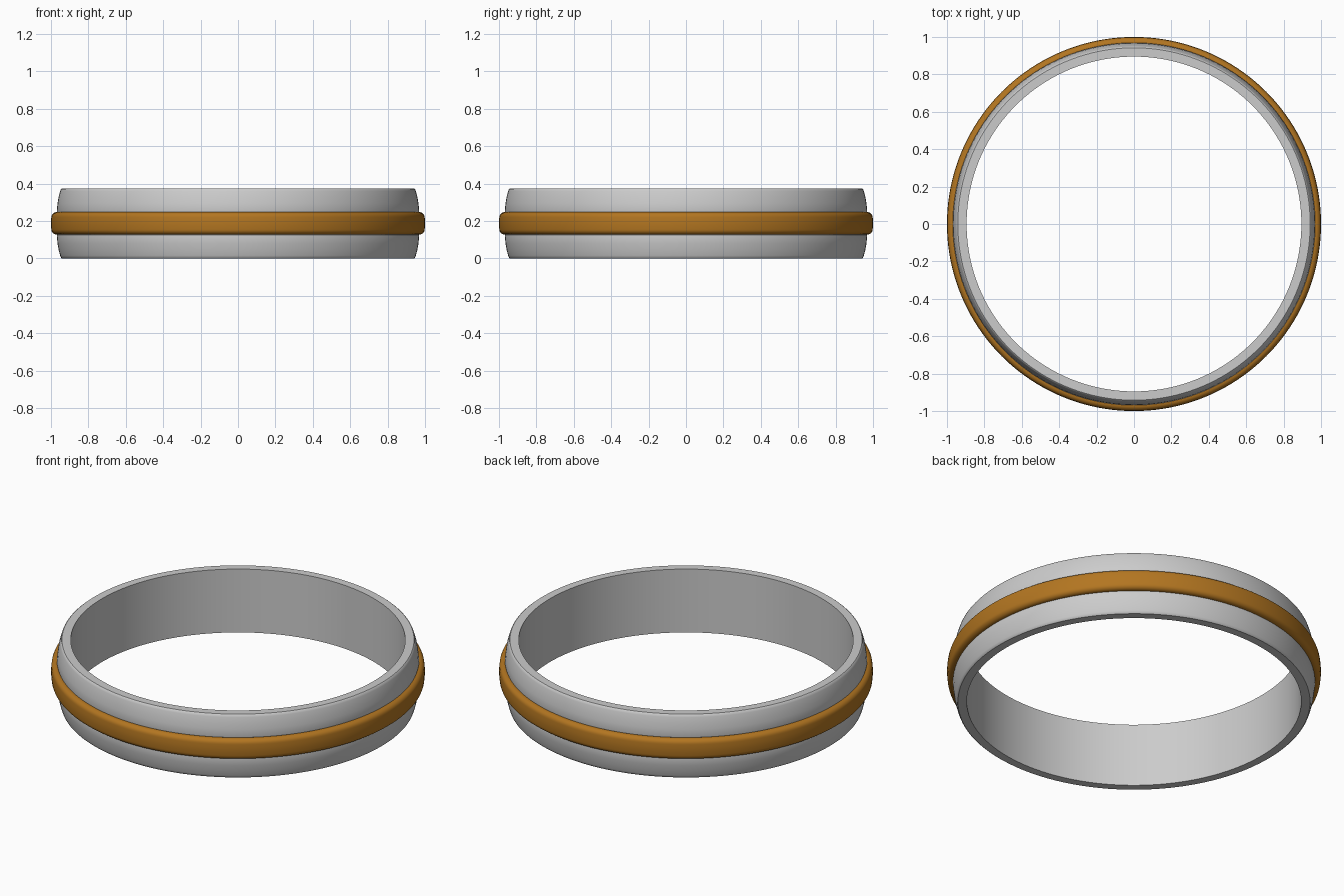
import bpy, bmesh, math

if "Cube" in bpy.data.objects:
    bpy.data.objects.remove(bpy.data.objects["Cube"])

SEGS = 160
MID = 0.187  # half height of the ring


def lathe(name, profile, color=None):
    """Spin a closed (radius, z) profile around the z axis."""
    bm = bmesh.new()
    rings = []
    for i in range(SEGS):
        a = 2 * math.pi * i / SEGS
        rings.append([bm.verts.new((r * math.cos(a), r * math.sin(a), z)) for r, z in profile])
    n = len(profile)
    for i in range(SEGS):
        p, q = rings[i], rings[(i + 1) % SEGS]
        for j in range(n):
            k = (j + 1) % n
            bm.faces.new((p[j], q[j], q[k], p[k]))
    bmesh.ops.recalc_face_normals(bm, faces=bm.faces)
    mesh = bpy.data.meshes.new(name)
    bm.to_mesh(mesh)
    bm.free()
    ob = bpy.data.objects.new(name, mesh)
    bpy.context.collection.objects.link(ob)
    if color:
        mat = bpy.data.materials.new(name + "_material")
        mat.diffuse_color = color
        mat.use_nodes = True
        mat.node_tree.nodes["Principled BSDF"].inputs["Base Color"].default_value = mat.diffuse_color
        mesh.materials.append(mat)
    bpy.ops.object.select_all(action='DESELECT')
    ob.select_set(True)
    bpy.context.view_layer.objects.active = ob
    bpy.ops.object.shade_smooth_by_angle(angle=math.radians(35))
    return ob


def mirrored(lower):
    """Lower half of an outer profile plus its reflection about mid height."""
    return lower + [(r, 2 * MID - z) for r, z in reversed(lower)]


# Grey band: straight bore, gently domed outside, groove around the middle
band = mirrored([(0.895, 0.0), (0.942, 0.0), (0.947, 0.004), (0.951, 0.015),
                 (0.959, 0.045), (0.965, 0.08), (0.969, 0.122),
                 (0.968, 0.126), (0.963, 0.129), (0.945, 0.129)])
lathe("ring_band", band)

# Gold inlay: rounded strip seated in the groove
H, R = 0.06, 0.028
lower = [(0.945, MID - H)]
for i in range(7):
    a = math.radians(-90 + 15 * i)
    lower.append((0.998 - R + R * math.cos(a), MID - H + R + R * math.sin(a)))
lower.append((1.0, MID - 0.012))
lathe("gold_inlay", mirrored(lower), (0.45, 0.18, 0.015, 1))
